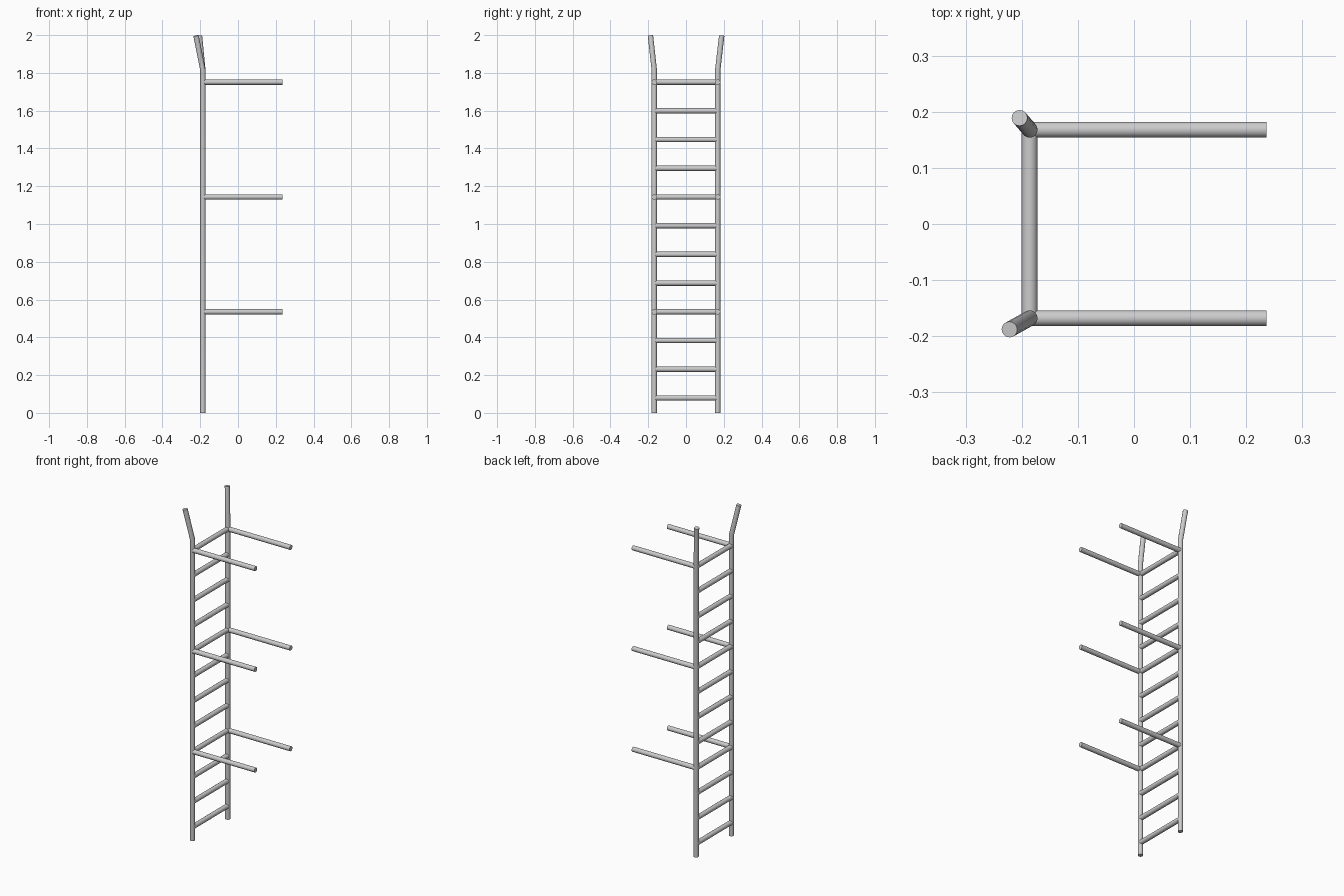
import bpy

if "Cube" in bpy.data.objects:
    bpy.data.objects.remove(bpy.data.objects["Cube"])

R = 0.0142          # tube radius
X = -0.186          # plane of the ladder
Y = 0.168           # half spacing of the rails
X_END = 0.236       # free end of the wall arms


def tube(name, points, radius=R):
    """Round capped bar along a few points, turned into a mesh."""
    curve = bpy.data.curves.new(name, 'CURVE')
    curve.dimensions = '3D'
    curve.bevel_depth = radius
    curve.bevel_resolution = 6
    curve.use_fill_caps = True
    spline = curve.splines.new('POLY')
    spline.points.add(len(points) - 1)
    for p, co in zip(spline.points, points):
        p.co = (*co, 1)
    obj = bpy.data.objects.new(name, curve)
    bpy.context.collection.objects.link(obj)
    bpy.ops.object.select_all(action='DESELECT')
    obj.select_set(True)
    bpy.context.view_layer.objects.active = obj
    bpy.ops.object.convert(target='MESH')
    bpy.ops.object.shade_smooth_by_angle()
    return bpy.context.object


# Side rails, each with its own outward-bent handhold at the top
tube("rail_front", [(X, -Y, 0), (X, -Y, 1.815), (-0.222, -0.188, 1.997)])
tube("rail_back", [(X, Y, 0), (X, Y, 1.815), (-0.204, 0.189, 1.997)])

# Twelve rungs; every fourth one carries a pair of wall arms
for i in range(12):
    z = 0.079 + i * 0.152
    tube(f"rung_{i + 1}", [(X, -Y, z), (X, Y, z)])
    if i % 4 == 3:
        for side, y in (("front", -Y), ("back", Y)):
            tube(f"wall_arm_{side}_{i // 4 + 1}", [(X, y, z), (X_END, y, z)])
